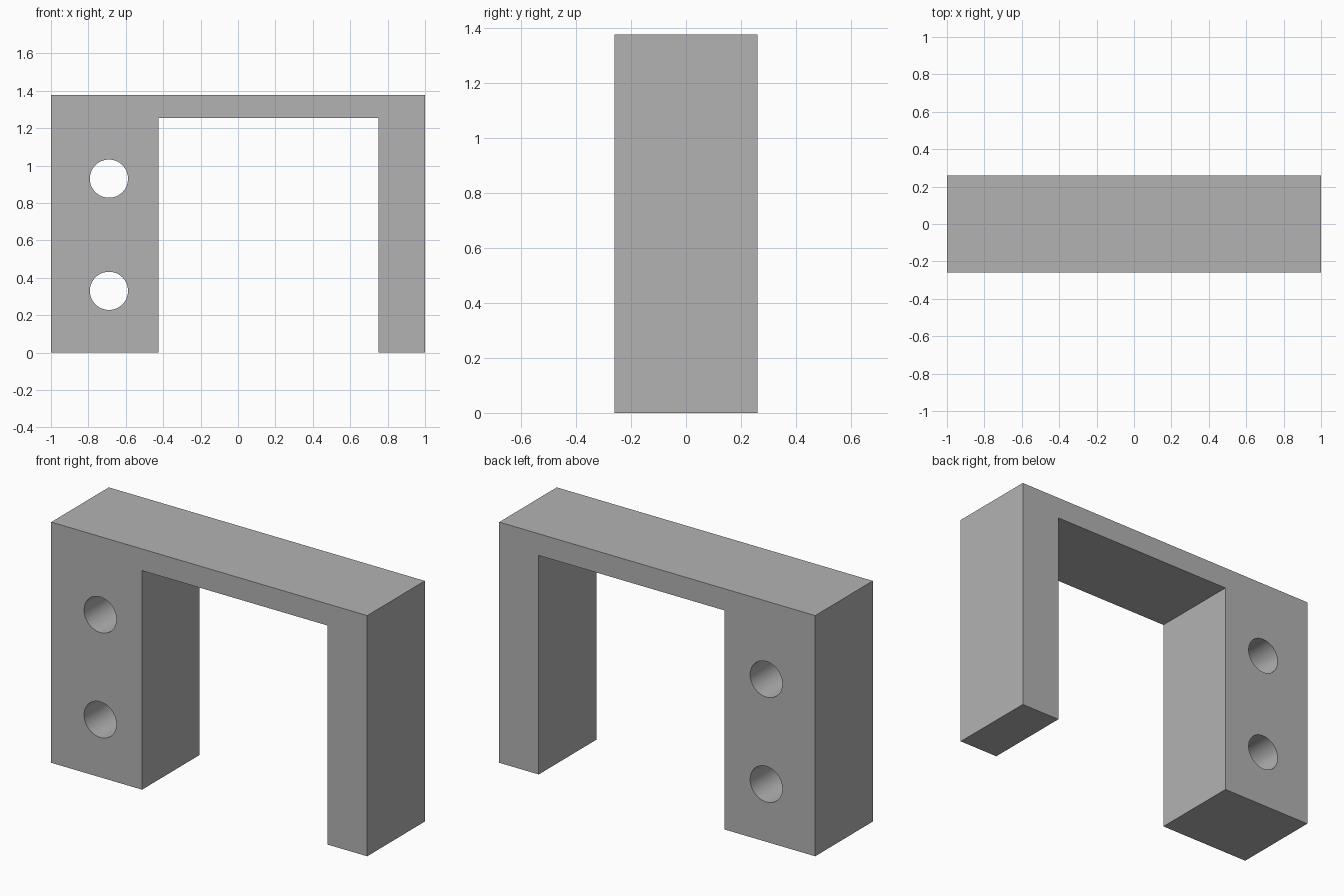
import bpy, bmesh, math

if "Cube" in bpy.data.objects:
    bpy.data.objects.remove(bpy.data.objects["Cube"])

HALF_DEPTH = 0.26
HEIGHT = 1.377

metal = bpy.data.materials.new("plain grey")
metal.diffuse_color = (0.45, 0.45, 0.45, 1)
metal.use_nodes = True
metal.node_tree.nodes["Principled BSDF"].inputs["Base Color"].default_value = metal.diffuse_color


def add_object(name, bm):
    bmesh.ops.recalc_face_normals(bm, faces=bm.faces)
    mesh = bpy.data.meshes.new(name)
    bm.to_mesh(mesh)
    bm.free()
    mesh.materials.append(metal)
    obj = bpy.data.objects.new(name, mesh)
    bpy.context.collection.objects.link(obj)
    return obj


def extrude_profile(name, points, half):
    """Extrude an (x, z) outline along y."""
    bm = bmesh.new()
    face = bm.faces.new([bm.verts.new((x, -half, z)) for x, z in points])
    new = bmesh.ops.extrude_face_region(bm, geom=[face])["geom"]
    bmesh.ops.translate(bm, vec=(0, 2 * half, 0),
                        verts=[v for v in new if isinstance(v, bmesh.types.BMVert)])
    return add_object(name, bm)


def circle(cx, cz, r, n=64):
    return [(cx + r * math.cos(2 * math.pi * i / n),
             cz + r * math.sin(2 * math.pi * i / n)) for i in range(n)]


def thread_cutter(name, x_end, z, r_minor, r_major, pitch, below, above, n=48):
    """Closed right-handed screw along x; its groove meets x_end at 145 degrees."""
    profile = [(-0.25, r_minor), (-0.08, r_major), (0.08, r_major), (0.25, r_minor)]
    k = len(profile)
    rows = [(t + off, r) for t in range(-below, above) for off, r in profile]
    phase = 145 / 360
    bm = bmesh.new()
    grid = []
    for i in range(n):
        a = 2 * math.pi * i / n
        grid.append([bm.verts.new((x_end + pitch * (t + i / n - phase),
                                   r * math.cos(a), z + r * math.sin(a)))
                     for t, r in rows])

    # The last column joins the first one, one full turn further along
    def vert(i, j):
        return grid[i][j] if i < n else grid[0][j + k]

    last = len(rows) - 1 - k
    for i in range(n):
        for j in range(last):
            bm.faces.new((vert(i, j), vert(i + 1, j),
                          vert(i + 1, j + 1), vert(i, j + 1)))
    # Fan caps over both helical ends
    for row, steps, t in ((0, range(k, -1, -1), -below - 1),
                          (last, range(last + k, last - 1, -1), above + 1)):
        loop = [vert(i, row) for i in range(n)] + [grid[0][j] for j in steps][:-1]
        tip = bm.verts.new((x_end + pitch * t, 0, z))
        for a, b in zip(loop, loop[1:] + loop[:1]):
            bm.faces.new((a, b, tip))
    bmesh.ops.triangulate(bm, faces=bm.faces)
    return add_object(name, bm)


# Arch: wide left leg, thin bridge, narrow right leg
bracket = extrude_profile("bracket", [
    (-1, 0), (-0.425, 0), (-0.425, 1.253), (0.75, 1.253),
    (0.75, 0), (1, 0), (1, HEIGHT), (-1, HEIGHT)], HALF_DEPTH)

# Two plain mounting holes and one threaded hole
cutters = [extrude_profile("mounting_hole", circle(-0.69, z, 0.102), 0.4)
           for z in (0.33, 0.93)]
cutters.append(thread_cutter("threaded_hole", 1, 0.402, 0.087, 0.101, 0.033, 11, 5))

bpy.context.view_layer.objects.active = bracket
for cutter in cutters:
    cutter.hide_render = True
    mod = bracket.modifiers.new(cutter.name, "BOOLEAN")
    mod.operation = "DIFFERENCE"
    mod.solver = "EXACT"
    mod.object = cutter
    bpy.ops.object.modifier_apply(modifier=mod.name)
    bpy.data.objects.remove(cutter)

bracket.select_set(True)
bpy.ops.object.shade_smooth_by_angle(angle=math.radians(30))
